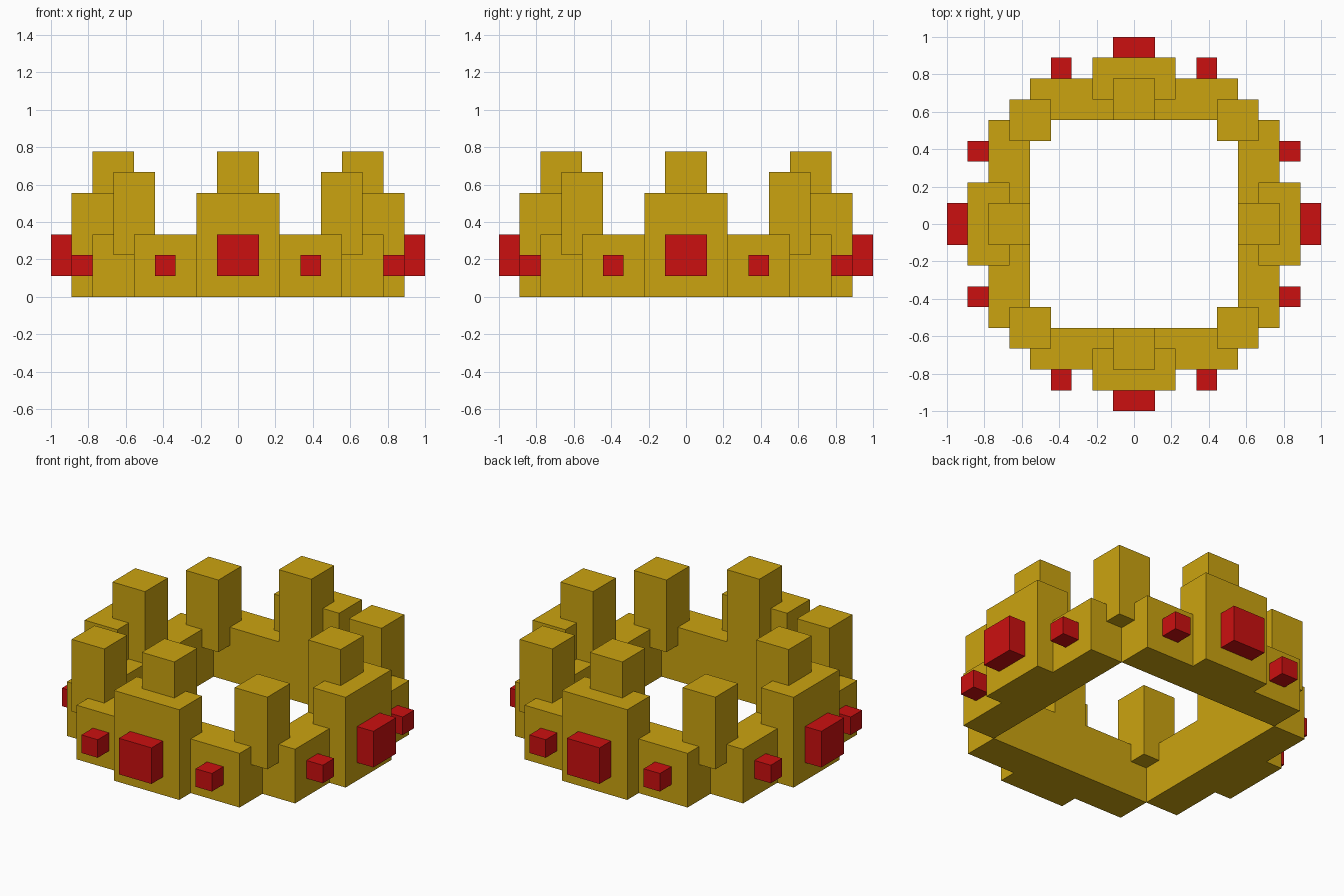
import bpy, bmesh, math
from mathutils import Matrix, Vector

if "Cube" in bpy.data.objects:
    bpy.data.objects.remove(bpy.data.objects["Cube"], do_unlink=True)

U = 1 / 9  # block unit


def material(name, rgb):
    m = bpy.data.materials.new(name)
    m.use_nodes = True
    col = (*rgb, 1)
    m.diffuse_color = col
    bsdf = next(n for n in m.node_tree.nodes if n.type == 'BSDF_PRINCIPLED')
    bsdf.inputs["Base Color"].default_value = col
    return m


gold = material("gold", (0.60, 0.37, 0.005))
red = material("ruby red", (0.60, 0.005, 0.005))


def block(name, lo, hi, mat, turn):
    """Box between two corners in block units, turned about z by quarter turns."""
    lo, hi = Vector(lo) * U, Vector(hi) * U
    bm = bmesh.new()
    bmesh.ops.create_cube(bm, size=1)
    bm.transform(Matrix.Rotation(turn * math.pi / 2, 4, 'Z')
                 @ Matrix.Translation((lo + hi) / 2)
                 @ Matrix.Diagonal((*(hi - lo), 1)))
    me = bpy.data.meshes.new(name)
    bm.to_mesh(me)
    bm.free()
    me.materials.append(mat)
    bpy.context.collection.objects.link(bpy.data.objects.new(name, me))


# One quarter of the crown, repeated around the ring
for turn, side in enumerate(("front", "left", "back", "right")):
    block(f"{side}_band", (-5, -7, 0), (5, -5, 3), gold, turn)
    block(f"{side}_plate", (-2, -8, 0), (2, -6, 5), gold, turn)
    block(f"{side}_spike", (-1, -7, 3), (1, -5, 7), gold, turn)
    block(f"{side}_corner_spike", (4, -6, 2), (6, -4, 6), gold, turn)
    block(f"{side}_large_gem", (-1, -9, 1), (1, -8, 3), red, turn)
    for x, end in ((-4, "a"), (3, "b")):
        block(f"{side}_small_gem_{end}", (x, -8, 1), (x + 1, -7, 2), red, turn)
